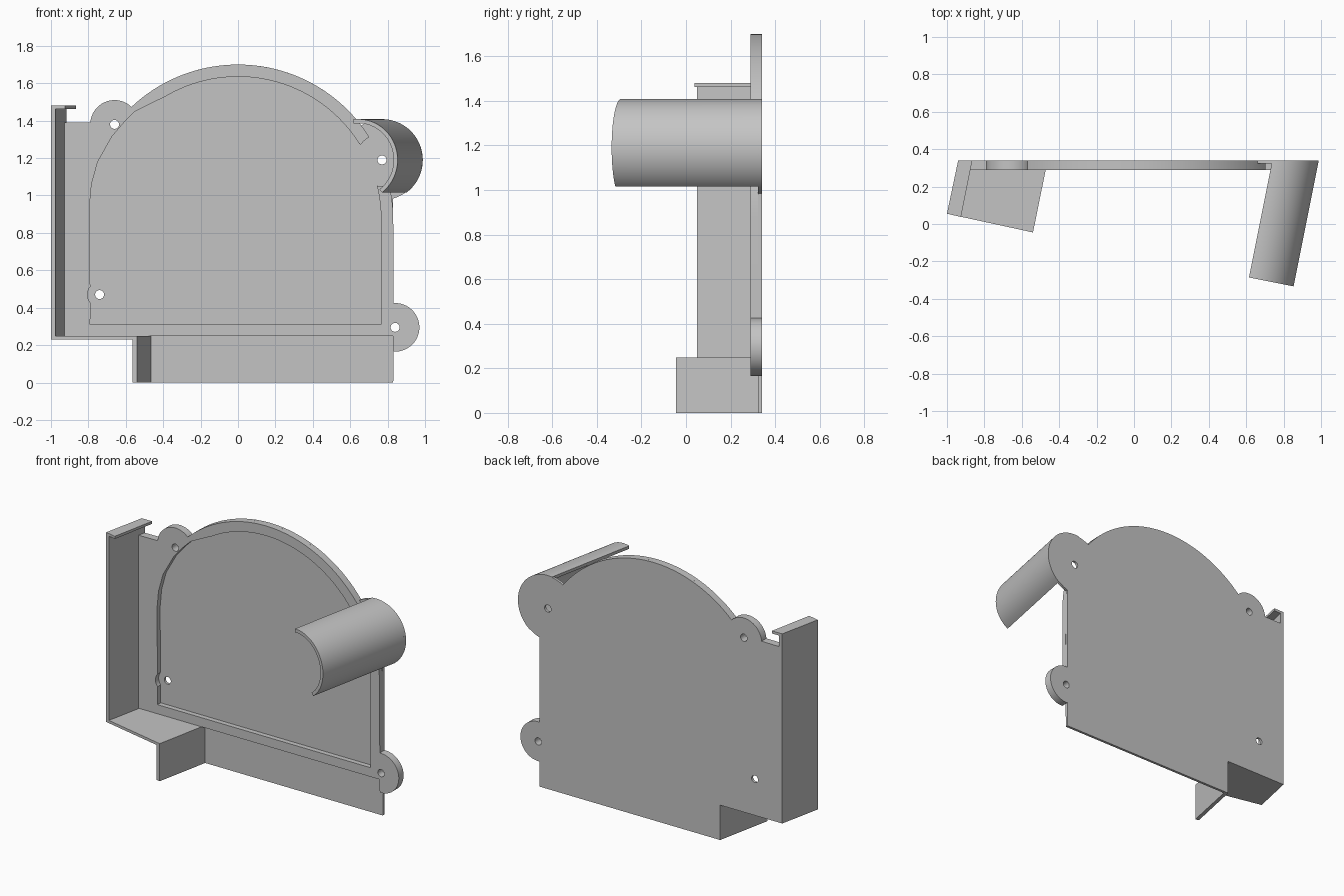
import bpy, bmesh
from math import sin, cos, radians

if "Cube" in bpy.data.objects:
    bpy.data.objects.remove(bpy.data.objects["Cube"], do_unlink=True)

BACK, FLOOR, FRONT = 0.34, 0.323, 0.29   # depth levels of the plate

grey = bpy.data.materials.new("plain_grey")
grey.use_nodes = True
grey.diffuse_color = (0.55, 0.55, 0.55, 1)
grey.node_tree.nodes["Principled BSDF"].inputs["Base Color"].default_value = (0.55, 0.55, 0.55, 1)


def arc(cx, cz, r, a0, a1, n=24):
    angles = [radians(a0 + (a1 - a0) * i / n) for i in range(n + 1)]
    return [(cx + r * cos(a), cz + r * sin(a)) for a in angles]


def prism(name, loops, lo, hi, upright=False):
    """Extrude filled loops; upright ones lie in xz, the others in plan."""
    curve = bpy.data.curves.new(name, 'CURVE')
    curve.dimensions = '2D'
    curve.fill_mode = 'BOTH'
    curve.extrude = (hi - lo) / 2
    for pts in loops:
        spline = curve.splines.new('POLY')
        spline.points.add(len(pts) - 1)
        for p, (a, b) in zip(spline.points, pts):
            p.co = (a, b, 0, 1)
        spline.use_cyclic_u = True
    ob = bpy.data.objects.new(name, curve)
    bpy.context.collection.objects.link(ob)
    mid = (lo + hi) / 2
    if upright:
        ob.rotation_euler.x = radians(90)
        ob.location.y = mid
    else:
        ob.location.z = mid
    bpy.ops.object.select_all(action='DESELECT')
    ob.select_set(True)
    bpy.context.view_layer.objects.active = ob
    bpy.ops.object.convert(target='MESH')
    ob = bpy.context.view_layer.objects.active
    bpy.ops.object.transform_apply(location=True, rotation=True, scale=True)
    bm = bmesh.new()
    bm.from_mesh(ob.data)
    bmesh.ops.remove_doubles(bm, verts=bm.verts, dist=0.0002)
    bmesh.ops.recalc_face_normals(bm, faces=bm.faces)
    bm.to_mesh(ob.data)
    bm.free()
    ob.data.materials.clear()
    ob.data.materials.append(grey)
    bpy.ops.object.shade_smooth_by_angle(angle=radians(30))
    return ob


def hole(x, z):
    return arc(x, z, 0.024, 0, 345, 23)


# Shared pieces of the outline
DOME = (0, 0.87, 0.83)
POCKET = (0, 0.87, 0.765)
LUG = (0.77, 1.19)
low_lug = arc(0.84, 0.295, 0.13, -94, 94)
top_lug = arc(-0.66, 1.38, 0.13, 46, 175)
low_hole, top_hole = hole(0.84, 0.295), hole(-0.66, 1.38)

# Thin back sheet with the lugs and screw holes
sheet = ([(-0.487, 0), (0.83, 0)] + low_lug + arc(*LUG, 0.215, -74, 121)
         + arc(*DOME, 37.3, 133.4, 48)[1:] + top_lug[1:]
         + [(-0.94, 1.39), (-0.94, 0.23), (-0.487, 0.23)])
prism("back_sheet", [sheet, low_hole, top_hole, hole(*LUG), hole(-0.74, 0.47)],
      FLOOR, BACK, True)

# Raised rim around the pocket, interrupted at the large lug
rim = ([(-0.94, 0.25), (0.83, 0.25)] + low_lug + arc(*DOME, 0, 13, 6)
       + arc(*LUG, 0.14, -76, -101, 5)
       + arc(*POCKET, 13, 0, 6) + [(0.765, 0.31), (-0.79, 0.31)]
       + arc(-0.74, 0.47, 0.065, 220, 140, 10)
       + [(-0.795, 0.93), (-0.783, 1.06), (-0.75, 1.18), (-0.672, 1.318),
          (-0.607, 1.393), (-0.55, 1.45)]
       + arc(*POCKET, 120.5, 32, 40) + arc(*LUG, 0.14, 144, 119, 5)
       + arc(*DOME, 32.2, 133.4, 48) + top_lug[1:] + [(-0.94, 1.39)])
prism("raised_rim", [rim, low_hole, top_hole], FRONT, FLOOR, True)

# Slanted side wall, top lip, shelf and lower fin
back_corner, front_corner = (-0.94, BACK), (-1, 0.055)
prism("side_wall", [[back_corner, front_corner, (-0.977, 0.05), (-0.917, BACK)]], 0.23, 1.48)
prism("top_lip", [[back_corner, front_corner, (-0.925, 0.038), (-0.865, BACK)]], 1.463, 1.48)
prism("shelf", [[back_corner, front_corner, (-0.54, -0.045), (-0.462, BACK)]], 0.23, 0.248)
prism("lower_fin", [[(-0.565, -0.04), (-0.54, -0.045), (-0.462, BACK), (-0.487, BACK)]], 0, 0.248)

# Open curved guard, sheared along the same slant and cut square at the front
guard = prism("curved_guard", [arc(*LUG, 0.218, 98, -53, 40) + arc(*LUG, 0.196, -53, 98, 40)],
              0, BACK, True)
for v in guard.data.vertices:
    if v.co.y < 0.1:
        v.co.x = (v.co.x - 0.1006) / 1.04
        v.co.y = -0.285 - 0.2 * (v.co.x - 0.61)
guard.data.update()
